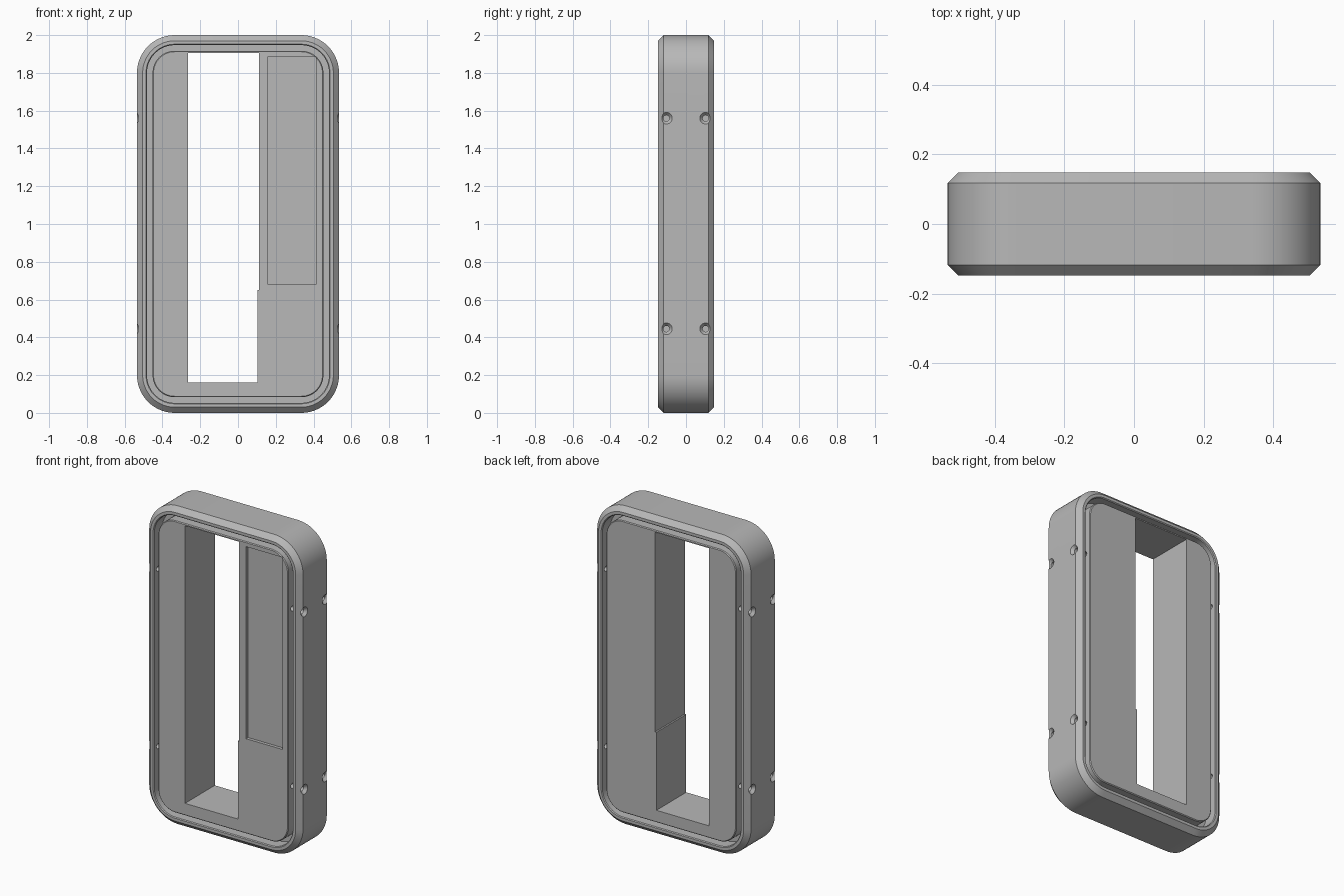
import bpy, bmesh
from math import sin, cos, pi
from mathutils import Matrix

cube = bpy.data.objects.get("Cube")
if cube:
    bpy.data.objects.remove(cube, do_unlink=True)

HALF_W, HALF_H, HALF_D, CORNER = 0.535, 1.0, 0.148, 0.2

grey = bpy.data.materials.new("plain_grey")
grey.use_nodes = True
grey.diffuse_color = (0.48, 0.48, 0.48, 1)
grey.node_tree.nodes["Principled BSDF"].inputs["Base Color"].default_value = (0.48, 0.48, 0.48, 1)


def make_object(name, bm):
    bmesh.ops.recalc_face_normals(bm, faces=bm.faces)
    mesh = bpy.data.meshes.new(name)
    bm.to_mesh(mesh)
    bm.free()
    mesh.materials.append(grey)
    obj = bpy.data.objects.new(name, mesh)
    bpy.context.collection.objects.link(obj)
    return obj


def ring(bm, inset, y, steps=14):
    """Rounded rectangle loop, inset from the outer outline, at depth y."""
    r = CORNER - inset
    cx, cz = HALF_W - CORNER, HALF_H - CORNER
    verts = []
    for q, (sx, sz) in enumerate([(1, 1), (-1, 1), (-1, -1), (1, -1)]):
        for i in range(steps + 1):
            a = (q + i / steps) * pi / 2
            verts.append(bm.verts.new((sx * cx + r * cos(a), y, HALF_H + sz * cz + r * sin(a))))
    return verts


def prism(name, outline, y0, y1):
    """Extrude an x-z outline between two depths."""
    bm = bmesh.new()
    face = bm.faces.new([bm.verts.new((x, y0, z)) for x, z in outline])
    geom = bmesh.ops.extrude_face_region(bm, geom=[face])["geom"]
    moved = [v for v in geom if isinstance(v, bmesh.types.BMVert)]
    bmesh.ops.translate(bm, verts=moved, vec=(0, y1 - y0, 0))
    return make_object(name, bm)


def screw_hole(side, y, z):
    """Lathe a countersunk hole running inward from the side wall."""
    bm = bmesh.new()
    loops = []
    for x, r in [(0.57, 0.031), (0.535, 0.031), (0.517, 0.016), (0.39, 0.016)]:
        loops.append([bm.verts.new((side * x, y + r * cos(i * pi / 12), z + r * sin(i * pi / 12)))
                      for i in range(24)])
    bridge(bm, loops)
    return make_object("screw_hole_cutter", bm)


def bridge(bm, loops):
    for a, b in zip(loops, loops[1:]):
        n = len(a)
        for i in range(n):
            j = (i + 1) % n
            bm.faces.new((a[i], a[j], b[j], b[i]))
    bm.faces.new(loops[0])
    bm.faces.new(loops[-1])


def cut(target, cutter):
    cutter.hide_render = True
    mod = target.modifiers.new("cut", "BOOLEAN")
    mod.operation = "DIFFERENCE"
    mod.solver = "EXACT"
    mod.object = cutter
    bpy.context.view_layer.objects.active = target
    bpy.ops.object.modifier_apply(modifier=mod.name)
    bpy.data.objects.remove(cutter, do_unlink=True)


# Case: centre block, gasket groove, rim and chamfered outer wall, same on both sides
GROOVE = 0.065
section = [(0.088, HALF_D), (0.083, HALF_D - 0.005), (0.083, GROOVE), (0.053, GROOVE),
           (0.053, HALF_D - 0.005), (0.048, HALF_D), (0.03, HALF_D), (0, HALF_D - 0.03)]
bm = bmesh.new()
loops = [ring(bm, d, -y) for d, y in section]
loops += [ring(bm, d, y) for d, y in reversed(section)]
bridge(bm, loops)
case = make_object("case_frame", bm)

# Through slot with a slight step in its left wall
slot = [(-0.265, 0.16), (0.102, 0.16), (0.102, 0.65), (0.112, 0.65), (0.112, 1.905), (-0.265, 1.905)]
cut(case, prism("slot_cutter", slot, -0.3, 0.3))

# Shallow front pocket
pocket = [(0.16, 0.68), (0.413, 0.68), (0.413, 1.887), (0.16, 1.887)]
cut(case, prism("pocket_cutter", pocket, -0.2, -HALF_D + 0.02))

# Countersunk screw holes on both sides
for side in (-1, 1):
    for y in (-0.104, 0.104):
        for z in (0.445, 1.56):
            cut(case, screw_hole(side, y, z))

bpy.ops.object.select_all(action="DESELECT")
case.select_set(True)
bpy.context.view_layer.objects.active = case
bpy.ops.object.shade_smooth_by_angle(angle=pi / 6)
